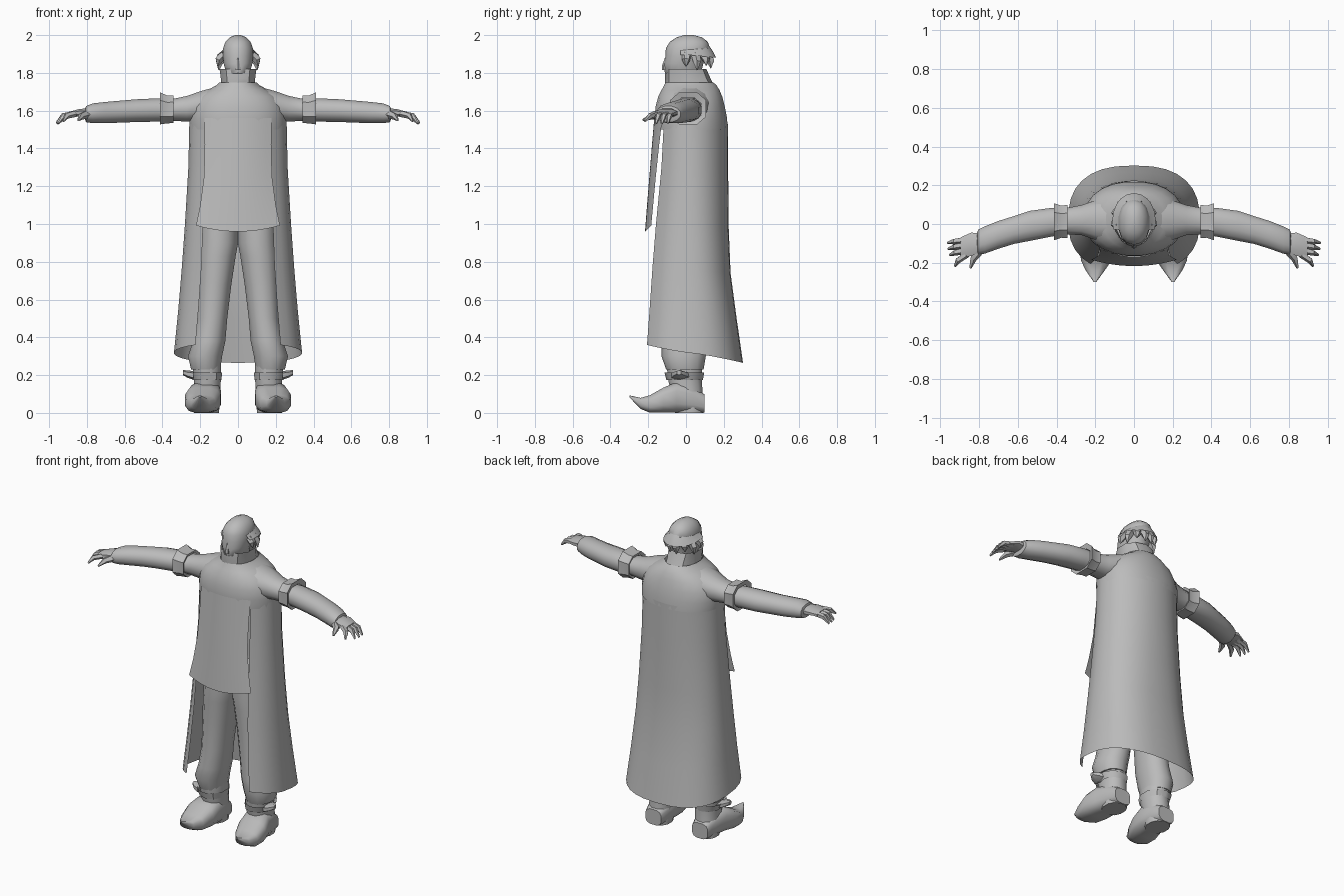
import bpy, bmesh, math
from mathutils import Vector

grey = bpy.data.materials.new("plain grey")
grey.diffuse_color = (0.5, 0.5, 0.5, 1)


def build(name, rings, closed=True, caps=True, mirror=False, angle=40):
    """Skin a list of equal-length point rings."""
    bm = bmesh.new()
    rows = [[bm.verts.new(p) for p in r] for r in rings]
    n = len(rows[0])
    for a, b in zip(rows, rows[1:]):
        for i in range(n if closed else n - 1):
            j = (i + 1) % n
            bm.faces.new((a[i], a[j], b[j], b[i]))
    if caps and closed:
        bm.faces.new(rows[0])
        bm.faces.new(rows[-1])
    bmesh.ops.recalc_face_normals(bm, faces=bm.faces)
    me = bpy.data.meshes.new(name)
    bm.to_mesh(me)
    bm.free()
    me.materials.append(grey)
    me.shade_smooth()
    me.set_sharp_from_angle(angle=math.radians(angle))
    ob = bpy.data.objects.new(name, me)
    bpy.context.collection.objects.link(ob)
    if mirror:
        mod = ob.modifiers.new("mirror", 'MIRROR')
        mod.use_axis = (True, False, False)
        mod.use_mirror_merge = False
    return ob


def spow(v, e):
    return math.copysign(abs(v) ** e, v)


def tube(name, axis, stations, n=12, p=2.2, **kw):
    """Loft rounded sections; station = position, then min/max of the other two axes."""
    rings = []
    for s, a0, a1, b0, b1 in stations:
        ring = []
        for i in range(n):
            t = 2 * math.pi * (i + 0.5) / n
            a = (a0 + a1) / 2 + (a1 - a0) / 2 * spow(math.cos(t), 2 / p)
            b = (b0 + b1) / 2 + (b1 - b0) / 2 * spow(math.sin(t), 2 / p)
            ring.append({'x': (s, a, b), 'y': (a, s, b), 'z': (a, b, s)}[axis])
        rings.append(ring)
    return build(name, rings, **kw)


def finger(name, points, radii):
    """Tapered five-sided finger along a path."""
    pts = [Vector(q) for q in points]
    d = (pts[-1] - pts[0]).normalized()
    u = d.cross(Vector((0, 0, 1))).normalized()
    v = u.cross(d)
    rings = [[c + r * (u * math.cos(k * math.tau / 5) + v * math.sin(k * math.tau / 5))
              for k in range(5)] for c, r in zip(pts, radii)]
    return build(name, rings, mirror=True)


# Upper coat: chest, shoulders and high collar
tube("upper_coat", 'z', [
    (1.50, -.257, .257, -.165, .222), (1.56, -.26, .26, -.167, .219),
    (1.62, -.25, .25, -.163, .207), (1.675, -.215, .215, -.148, .193),
    (1.71, -.16, .16, -.13, .178), (1.735, -.115, .115, -.117, .162),
    (1.75, -.10, .10, -.11, .145)], n=24, caps=False)
tube("collar", 'z', [(1.73, -.096, .096, -.11, .15), (1.77, -.095, .095, -.112, .13),
                     (1.82, -.102, .102, -.108, .108)], n=10, caps=False)

# Long open coat: front z, back z, half width, front y, back y, front edge x, roundness
rows = [(1.53, 1.53, .258, -.162, .222, .175, 2.1), (1.30, 1.30, .263, -.175, .223, .175, 2.1),
        (1.00, .98, .282, -.205, .226, .185, 2.2), (.78, .74, .299, -.22, .236, .193, 2.3),
        (.57, .50, .318, -.235, .268, .208, 2.4), (.37, .265, .340, -.25, .302, .225, 2.5)]
rings = []
for zf, zb, hx, yf, yb, edge, p in rows:
    t0 = math.asin((edge / hx) ** (p / 2))
    ring = []
    for i in range(25):
        t = t0 + (math.tau - 2 * t0) * i / 24
        c = spow(math.cos(t), 2 / p)
        y = .02 + c * (yf - .02 if c > 0 else .02 - yb)
        ring.append((hx * spow(math.sin(t), 2 / p), y, zf + (zb - zf) * (1 - math.cos(t)) / 2))
    rings.append(ring)
build("long_coat", rings, closed=False)

# Shirt front: z, half width, centre y, edge y, sag of the hem
rings = []
for z, w, yc, ye, sag in [(1.56, .178, -.168, -.125, 0), (1.42, .176, -.18, -.142, 0),
                          (1.25, .180, -.194, -.16, 0), (1.10, .200, -.207, -.174, .01),
                          (.992, .222, -.217, -.184, .032)]:
    rings.append([(w * k / 6, yc + (ye - yc) * (k / 6) ** 2, z - sag * (1 - (k / 6) ** 2))
                  for k in range(-6, 7)])
build("shirt_front", rings, closed=False)

# Trousers
tube("trouser_legs", 'z', [
    (1.06, -.005, .20, -.13, .13), (.90, -.003, .205, -.135, .125), (.83, .010, .21, -.132, .12),
    (.68, .033, .215, -.125, .11), (.50, .055, .22, -.123, .10), (.38, .065, .24, -.128, .103),
    (.30, .082, .267, -.13, .105), (.23, .092, .25, -.105, .093)], n=14, mirror=True)

# Boots with curled pointed toes
tube("boot_shafts", 'z', [
    (0, .098, .235, -.06, .095), (.12, .092, .238, -.085, .09),
    (.18, .088, .235, -.098, .086), (.25, .088, .245, -.105, .09)], n=12, mirror=True)
tube("boot_feet", 'y', [
    (.097, .11, .225, 0, .10), (.04, .095, .24, 0, .14), (-.05, .087, .262, 0, .165),
    (-.12, .09, .284, 0, .135), (-.19, .115, .275, 0, .095),
    (-.24, .15, .25, .02, .08), (-.30, .195, .208, .083, .093)],
    n=12, p=3, mirror=True)
tube("boot_cuffs", 'z', [(.175, .084, .245, -.104, .09), (.215, .08, .26, -.114, .096)],
     n=10, caps=False, mirror=True)
tube("boot_flaps", 'x', [(.235, -.085, .03, .175, .222), (.265, -.075, .01, .185, .224),
                         (.292, -.05, -.025, .20, .228)], n=6, mirror=True)

# Arms and sleeves
tube("arms", 'x', [
    (.13, -.10, .14, 1.55, 1.725), (.20, -.085, .125, 1.54, 1.705), (.27, -.06, .10, 1.54, 1.68),
    (.35, -.055, .085, 1.545, 1.663), (.43, -.068, .085, 1.54, 1.667),
    (.54, -.09, .07, 1.538, 1.662), (.62, -.105, .043, 1.535, 1.655),
    (.70, -.13, .018, 1.532, 1.648), (.77, -.155, -.01, 1.532, 1.64),
    (.805, -.16, -.028, 1.538, 1.625), (.81, -.145, -.045, 1.552, 1.61)], n=12, mirror=True)
tube("sleeve_cuffs", 'x', [
    (.348, -.06, .088, 1.545, 1.668), (.342, -.078, .104, 1.53, 1.686),
    (.375, -.076, .10, 1.528, 1.685), (.413, -.09, .113, 1.522, 1.702),
    (.405, -.065, .085, 1.545, 1.67)], n=8, p=2.6, caps=False, mirror=True, angle=30)

# Hands
tube("palms", 'x', [(.79, -.145, -.045, 1.56, 1.615), (.84, -.17, -.04, 1.568, 1.61),
                    (.895, -.175, -.065, 1.565, 1.595)], n=8, mirror=True)
for name, y0, tip in [("little_finger", -.082, (.962, -.097, 1.535)),
                      ("ring_finger", -.108, (.960, -.128, 1.532)),
                      ("middle_finger", -.135, (.952, -.160, 1.532)),
                      ("index_finger", -.158, (.925, -.218, 1.545))]:
    mid = ((.875 + tip[0]) / 2 + .008, (y0 + tip[1]) / 2, 1.572)
    finger(name, [(.865, y0, 1.583), mid, tip], [.018, .016, .006])
finger("thumb", [(.80, -.14, 1.58), (.83, -.18, 1.57), (.845, -.228, 1.55)], [.024, .018, .006])

# Head with a close-fitting cap
tube("head", 'z', [
    (1.70, -.06, .06, -.06, .09), (1.785, -.058, .058, -.095, .08),
    (1.80, -.064, .064, -.112, .08), (1.85, -.078, .078, -.117, .092),
    (1.89, -.082, .082, -.108, .108), (1.93, -.081, .081, -.107, .128),
    (1.965, -.068, .068, -.085, .115), (1.988, -.045, .045, -.05, .085),
    (2.0, -.015, .015, -.01, .04)], n=14)
tube("nose", 'z', [(1.815, -.016, .016, -.128, -.09), (1.835, -.013, .013, -.128, -.09),
                   (1.88, -.006, .006, -.112, -.09)], n=6)

# Cap brim wrapping around the sides and back
rings = []
for rx, cy, ry, z0, z1 in [(.078, .01, .115, 1.925, 1.94), (.098, .015, .13, 1.905, 1.91),
                           (.112, .02, .14, 1.895, 1.88)]:
    ring = []
    for i in range(13):
        t = math.radians(-110 + 220 * i / 12)
        f = max(0, math.cos(t))
        ring.append((rx * math.sin(t), cy + ry * math.cos(t), z0 + (z1 - z0) * f))
    rings.append(ring)
build("cap_brim", rings, closed=False)

# Hair tufts below the brim
for k, (deg, drop) in enumerate([(100, 1.835), (70, 1.815), (40, 1.84), (12, 1.825)]):
    t = math.radians(deg)
    x, y = math.sin(t), math.cos(t)
    root = Vector((.074 * x, .02 + .09 * y, 1.90))
    tip = Vector((.108 * x, .02 + .115 * y, drop))
    finger("hair_tuft_%d" % (k + 1), [root, (root + tip) / 2 + Vector((x, y, 0)) * .012, tip],
           [.026, .022, .003])
